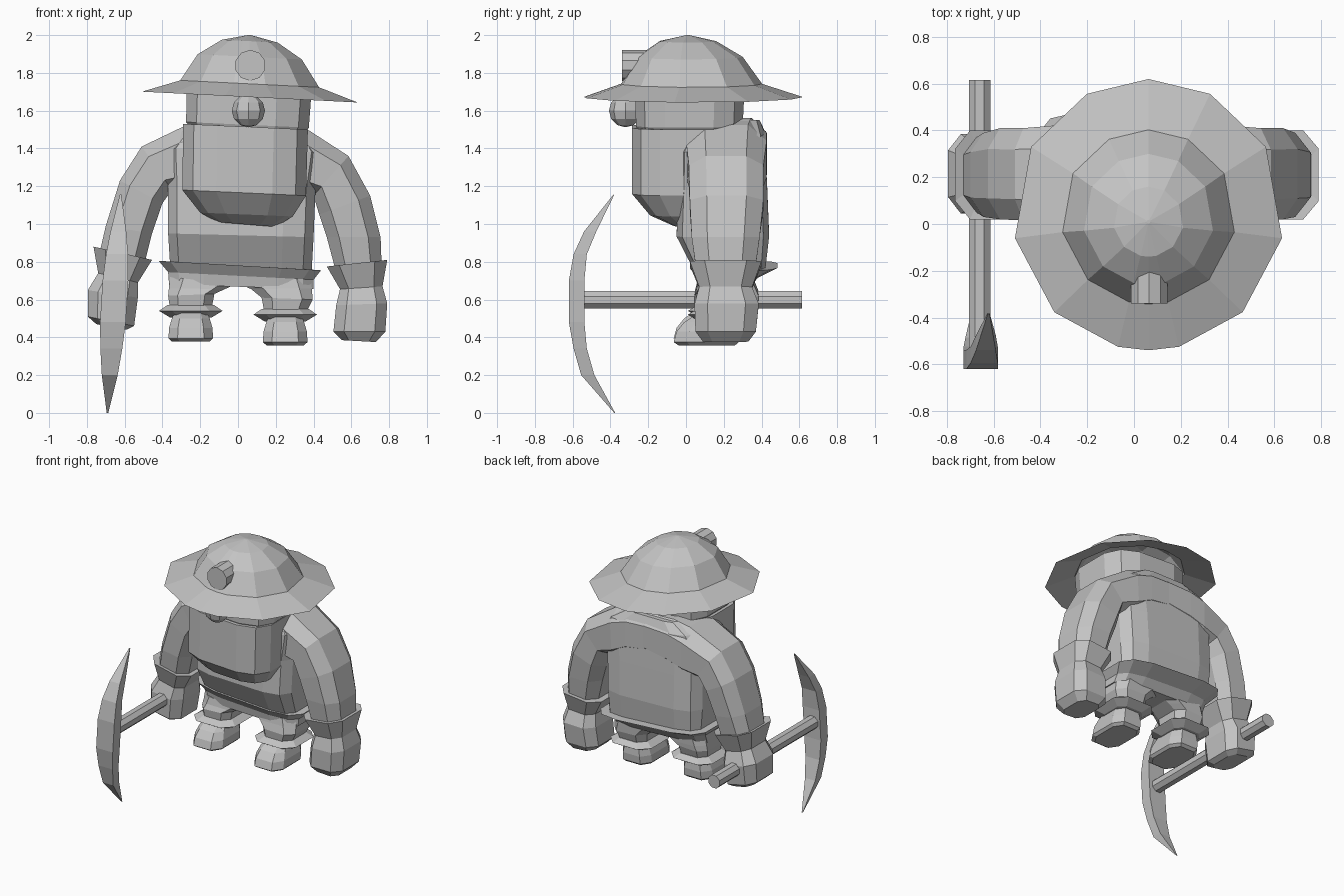
import bpy, bmesh, math

grey = bpy.data.materials.new("clay_grey")
grey.diffuse_color = (0.55, 0.55, 0.55, 1)


def loft(name, loops, open_start=False):
    """Skin a list of equal-length point loops and cap the ends."""
    bm = bmesh.new()
    rows = [[bm.verts.new(p) for p in loop] for loop in loops]
    n = len(rows[0])
    for a, b in zip(rows, rows[1:]):
        for i in range(n):
            j = (i + 1) % n
            bm.faces.new((a[i], a[j], b[j], b[i]))
    if not open_start:
        bm.faces.new(rows[0])
    bm.faces.new(rows[-1][::-1])
    bmesh.ops.recalc_face_normals(bm, faces=bm.faces)
    mesh = bpy.data.meshes.new(name)
    bm.to_mesh(mesh)
    bm.free()
    mesh.materials.append(grey)
    obj = bpy.data.objects.new(name, mesh)
    bpy.context.collection.objects.link(obj)
    return obj


def ring(x0, z0, x1, z1, y0, y1, n=8, power=0.6):
    """Rounded-box section between two edge points, with a depth range."""
    angles = [2 * math.pi * (i + 0.5) / n for i in range(n)]
    cmax = max(math.cos(a) for a in angles)
    smax = max(math.sin(a) for a in angles)
    pts = []
    for a in angles:
        c, s = math.cos(a), math.sin(a)
        u = math.copysign(abs(c / cmax) ** power, c)
        v = math.copysign(abs(s / smax) ** power, s)
        pts.append(((x0 + x1) / 2 + u * (x1 - x0) / 2,
                    (y0 + y1) / 2 + v * (y1 - y0) / 2,
                    (z0 + z1) / 2 + u * (z1 - z0) / 2))
    return pts


def body_part(name, sections, n=8, power=0.6):
    return loft(name, [ring(*s, n=n, power=power) for s in sections])


def merge(main, others):
    """Fuse parts into one skin."""
    bpy.context.view_layer.objects.active = main
    for other in others:
        mod = main.modifiers.new("merge", 'BOOLEAN')
        mod.operation = 'UNION'
        mod.solver = 'EXACT'
        mod.object = other
        bpy.ops.object.modifier_apply(modifier=mod.name)
        bpy.data.objects.remove(other)


def rod(name, x, z, r, y0, y1, n):
    """Cylinder along y."""
    return loft(name, [[(x + r * math.cos(2 * math.pi * (i + .5) / n), y,
                         z + r * math.sin(2 * math.pi * (i + .5) / n))
                        for i in range(n)] for y in (y0, y1)])


# Helmet: open dome and wide brim with uneven sides, leaning to one side
HALF = (27, 60, 100, 136, 167)
BEARINGS = (0,) + HALF + (180,) + tuple(360 - b for b in reversed(HALF))


def helmet_ring(r, z, cy):
    pts = []
    for b in BEARINGS:
        x = r * math.sin(math.radians(b))
        pts.append((0.062 + x, cy + r * math.cos(math.radians(b)), z - 0.05 * x))
    return pts


loft("helmet", [helmet_ring(*s) for s in (
    (0.58, 1.672, 0.04), (0.373, 1.742, 0.03), (0.28, 1.885, 0.02),
    (0.15, 1.968, 0.01), (0.008, 2.0, 0.01))], open_start=True)
rod("helmet_lamp", 0.065, 1.84, 0.082, -0.34, -0.17, 10)

# Head, beard and nose
body_part("head", [
    (-0.23, 1.48, 0.33, 1.45, -0.24, 0.27),
    (-0.275, 1.54, 0.375, 1.51, -0.265, 0.30),
    (-0.27, 1.74, 0.39, 1.71, -0.27, 0.31)], n=12)
body_part("beard", [
    (-0.11, 1.01, 0.20, 0.985, -0.07, 0.12),
    (-0.20, 1.06, 0.29, 1.04, -0.19, 0.20),
    (-0.295, 1.18, 0.36, 1.15, -0.285, 0.25),
    (-0.29, 1.53, 0.37, 1.50, -0.285, 0.25)], n=12)
bpy.ops.mesh.primitive_uv_sphere_add(segments=8, ring_count=6, radius=0.088,
                                     location=(0.055, -0.32, 1.6))
nose = bpy.context.object
nose.name = "nose"
nose.data.materials.append(grey)

# Shirt body
shirt = body_part("shirt", [
    (-0.36, 0.79, 0.39, 0.75, 0.04, 0.42),
    (-0.37, 0.95, 0.40, 0.93, -0.05, 0.44),
    (-0.37, 1.20, 0.41, 1.18, -0.04, 0.43),
    (-0.38, 1.40, 0.44, 1.38, -0.035, 0.42),
    (-0.31, 1.49, 0.38, 1.47, 0.0, 0.42),
    (-0.18, 1.55, 0.24, 1.55, 0.12, 0.39)], n=12, power=0.42)

# Sleeves, running from the back over the shoulder to the wrist
right_sleeve = body_part("right_sleeve", [
    (0.03, 1.56, 0.03, 1.25, 0.10, 0.423),
    (0.20, 1.56, 0.20, 1.22, 0.06, 0.427),
    (0.33, 1.525, 0.31, 1.16, 0.0, 0.427),
    (0.585, 1.36, 0.40, 1.15, 0.015, 0.41),
    (0.70, 1.15, 0.43, 1.05, 0.02, 0.41),
    (0.755, 0.93, 0.47, 0.93, 0.03, 0.39),
    (0.76, 0.79, 0.51, 0.78, 0.05, 0.37)], power=0.7)
left_sleeve = body_part("left_sleeve", [
    (0.05, 1.558, 0.05, 1.26, 0.11, 0.424),
    (-0.14, 1.56, -0.14, 1.22, 0.06, 0.428),
    (-0.26, 1.53, -0.26, 1.18, 0.0, 0.428),
    (-0.51, 1.41, -0.35, 1.18, 0.015, 0.41),
    (-0.625, 1.23, -0.40, 1.11, 0.02, 0.41),
    (-0.70, 0.99, -0.455, 0.95, 0.03, 0.39),
    (-0.73, 0.86, -0.49, 0.81, 0.05, 0.37)], power=0.7)
merge(shirt, [right_sleeve, left_sleeve])

# Gloves with flared cuffs
body_part("right_glove", [
    (0.75, 0.80, 0.52, 0.78, 0.08, 0.34),
    (0.79, 0.81, 0.47, 0.775, 0.02, 0.40),
    (0.765, 0.67, 0.54, 0.655, 0.07, 0.35),
    (0.79, 0.58, 0.52, 0.57, 0.045, 0.385),
    (0.78, 0.43, 0.505, 0.43, 0.05, 0.37),
    (0.73, 0.375, 0.55, 0.385, 0.09, 0.33)])
body_part("left_glove", [
    (-0.72, 0.86, -0.50, 0.81, 0.08, 0.34),
    (-0.765, 0.88, -0.455, 0.81, 0.02, 0.40),
    (-0.74, 0.74, -0.53, 0.69, 0.07, 0.35),
    (-0.795, 0.65, -0.53, 0.61, 0.045, 0.385),
    (-0.795, 0.51, -0.55, 0.46, 0.05, 0.37),
    (-0.75, 0.47, -0.59, 0.44, 0.09, 0.33)])

# Trousers: flared waistband over the hips
trousers = body_part("trousers", [
    (-0.34, 0.80, 0.37, 0.76, 0.07, 0.40),
    (-0.42, 0.805, 0.44, 0.755, 0.02, 0.485),
    (-0.37, 0.745, 0.40, 0.705, 0.06, 0.38),
    (-0.365, 0.68, 0.40, 0.655, 0.07, 0.335)], n=12, power=0.5)

# Legs, ankle cuffs and boots
legs = []
for side, s, dz in (("left", -1, 0.02), ("right", 1, 0.0)):
    cx = 0.25 * s
    outer = 0.37 if s < 0 else 0.395

    def sections(rows):
        return [(cx - w, z + dz, cx + w, z + dz, y0, y1)
                for w, z, y0, y1 in rows]
    # inner edges spread apart to form the arch between the legs
    legs.append(body_part(side + "_trouser_leg", [
        ((outer - 0.01) * s, 0.72, 0.015 * s, 0.68, 0.075, 0.34),
        ((outer - 0.004) * s, 0.66, 0.07 * s, 0.655, 0.065, 0.338),
        (outer * s, 0.60 + dz, 0.125 * s, 0.61 + dz, 0.05, 0.335),
        (0.36 * s, 0.53 + dz, 0.14 * s, 0.53 + dz, 0.06, 0.31)]))
    body_part(side + "_ankle_cuff", sections([
        (0.125, 0.55, 0.06, 0.32), (0.168, 0.52, 0.01, 0.36),
        (0.11, 0.485, 0.07, 0.30)]))
    body_part(side + "_boot", sections([
        (0.10, 0.358, -0.04, 0.26), (0.118, 0.375, -0.065, 0.28),
        (0.115, 0.43, -0.05, 0.285), (0.10, 0.48, -0.01, 0.28),
        (0.085, 0.52, 0.05, 0.27)]))
merge(trousers, legs)

# Pickaxe: octagonal handle and a curved blade tapering to two points
rod("pickaxe_handle", -0.66, 0.598, 0.05, -0.615, 0.615, 8)
blade = []
for z, y_out, y_in, w in (
        (0.0, -0.38, -0.375, 0.004), (0.20, -0.555, -0.485, 0.042),
        (0.34, -0.595, -0.525, 0.058), (0.48, -0.62, -0.538, 0.068),
        (0.70, -0.62, -0.538, 0.068), (0.84, -0.595, -0.525, 0.058),
        (0.96, -0.54, -0.475, 0.042), (1.155, -0.385, -0.38, 0.004)):
    x = -0.655 + (z - 0.6) * 0.06
    blade.append([(x - w, y_out, z), (x + w, y_out, z),
                  (x + w, y_in, z), (x - w, y_in, z)])
loft("pickaxe_blade", blade)
